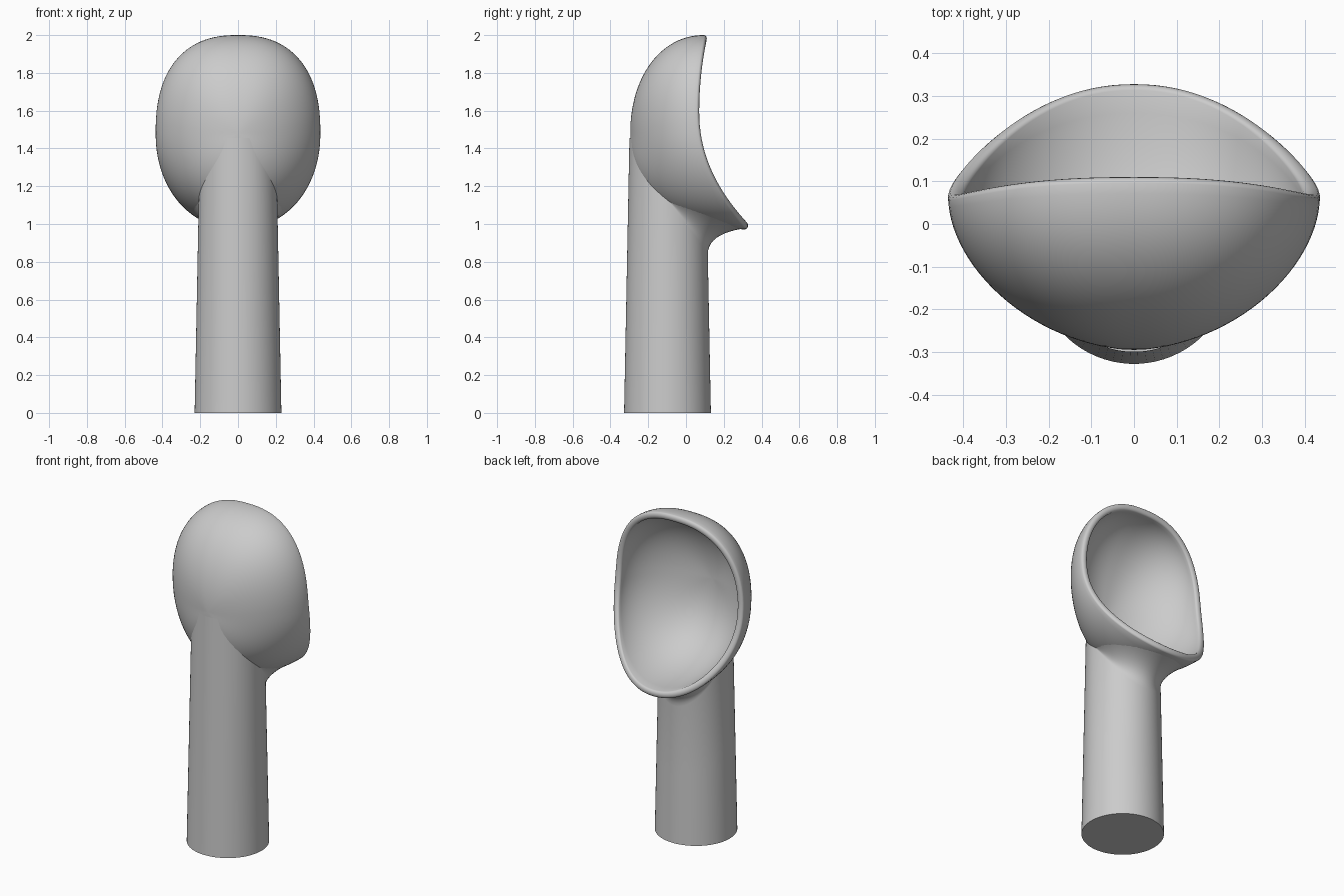
import bpy, bmesh, math
from mathutils import Vector
from mathutils.bvhtree import BVHTree

cube = bpy.data.objects.get("Cube")
if cube:
    bpy.data.objects.remove(cube, do_unlink=True)

grey = bpy.data.materials.new("plain_grey")
grey.use_nodes = True
COLOUR = (0.6, 0.6, 0.6, 1)
grey.diffuse_color = COLOUR
grey.node_tree.nodes["Principled BSDF"].inputs["Base Color"].default_value = COLOUR


def bridge(bm, a, b):
    """Join two closed rings of vertices with quads."""
    n = len(a)
    for i in range(n):
        j = (i + 1) % n
        bm.faces.new((a[i], a[j], b[j], b[i]))


def finish(bm, name):
    """Turn a bmesh into a smooth, coloured object."""
    bmesh.ops.recalc_face_normals(bm, faces=bm.faces)
    mesh = bpy.data.meshes.new(name)
    bm.to_mesh(mesh)
    bm.free()
    mesh.materials.append(grey)
    obj = bpy.data.objects.new(name, mesh)
    bpy.context.collection.objects.link(obj)
    bpy.ops.object.select_all(action='DESELECT')
    obj.select_set(True)
    bpy.context.view_layer.objects.active = obj
    bpy.ops.object.shade_smooth_by_angle(angle=math.radians(40))
    return obj


# Scoop proportions
MID_Z = 1.48
HALF_WIDTH = .436
UPPER, LOWER = .52, .508
BEAD = .014
WALL = .04
COLUMNS = 112


def rim_point(a):
    """Rim outline: a squarish oval, swept forward towards its lower lip."""
    s, c = math.sin(a), math.cos(a)
    e = 2 / (2.4 if c > 0 else 2.1)
    x = math.copysign(HALF_WIDTH * abs(s) ** e, s)
    z = MID_Z + math.copysign((UPPER if c > 0 else LOWER) * abs(c) ** e, c)
    d = z - 1.6
    y = .07 + (.25 * d ** 2 if d > 0 else .685 * abs(d) ** 2.1)
    return Vector((x, y - BEAD, z))


rim = [rim_point(2 * math.pi * i / COLUMNS) for i in range(COLUMNS)]
deep = Vector((0, -.295, MID_Z))
deep_in = deep + Vector((0, WALL, 0))
inner_rim = []
for p in rim:
    inward = Vector((deep.x - p.x, 0, deep.z - p.z)).normalized()
    inner_rim.append(p + inward * WALL)


def bowl_ring(bm, edge, centre, t):
    """One ring of a skin, from the deep centre (t=0) to the edge (t=1)."""
    ring = []
    for p in edge:
        u = (p.z - MID_Z) / UPPER
        power = 2 / (1.8 + (.3 if u > 0 else .8) * u * u)
        s = math.sin(t * math.pi / 2) ** power
        c = max(0, math.cos(t * math.pi / 2)) ** power
        ring.append(bm.verts.new((centre.x + (p.x - centre.x) * s,
                                  p.y - (p.y - centre.y) * c,
                                  centre.z + (p.z - centre.z) * s)))
    return ring


# Scoop: outer skin, rounded rim and inner skin
bm = bmesh.new()
RINGS = 28
BEAD_STEPS = 8
rings = [bowl_ring(bm, rim, deep, k / RINGS) for k in range(1, RINGS + 1)]
for k in range(1, BEAD_STEPS):
    a = math.pi * k / BEAD_STEPS
    bulge = Vector((0, math.sin(a) * BEAD, 0))
    rings.append([bm.verts.new(o.lerp(i, .5 - .5 * math.cos(a)) + bulge)
                  for o, i in zip(rim, inner_rim)])
rings += [bowl_ring(bm, inner_rim, deep_in, k / RINGS) for k in range(RINGS, 0, -1)]
for a, b in zip(rings, rings[1:]):
    bridge(bm, a, b)
for ring, centre in ((rings[0], deep), (rings[-1], deep_in)):
    pole = bm.verts.new(centre)
    for i in range(COLUMNS):
        bm.faces.new((pole, ring[i], ring[(i + 1) % COLUMNS]))
bm.normal_update()
tree = BVHTree.FromBMesh(bm)
finish(bm, "scoop")

# Stem: tapered round column trimmed to the scoop, flaring under the lip
SIDES = 72
AXIS_Y = -.098
TOP = 1.455
FLARE_STEPS = 10
UP = Vector((0, 0, 1))


def column_point(out, z):
    r = .23 - .0195 * z
    return Vector((out.x * r, AXIS_Y + out.y * r, z))


bm = bmesh.new()
columns = []
for i in range(SIDES):
    ang = 2 * math.pi * (i + .5) / SIDES
    out = Vector((math.sin(ang), math.cos(ang), 0))
    base = column_point(out, 0)
    hit = tree.ray_cast(base, (column_point(out, TOP) - base).normalized())[0]
    top_z = min(hit.z + .003, TOP) if hit else TOP
    w = max(0, out.y) ** 1.3
    start = column_point(out, top_z - .15 * w)
    corner = column_point(out, top_z - .042 * w)
    end = column_point(out, top_z)
    if w > .02:
        foot = start + out * .185 * w
        lip = tree.ray_cast(Vector((foot.x, foot.y, .5)), UP)[0]
        if lip:
            end = lip + UP * .003
    path = [base, base.lerp(start, .5), start]
    for k in range(1, FLARE_STEPS + 1):
        t = k / FLARE_STEPS
        path.append(start.lerp(corner, t).lerp(corner.lerp(end, t), t))
    columns.append([bm.verts.new(p) for p in path])
levels = list(zip(*columns))
for a, b in zip(levels, levels[1:]):
    bridge(bm, a, b)
bm.faces.new(levels[0])
bmesh.ops.remove_doubles(bm, verts=bm.verts, dist=1e-5)
finish(bm, "stem")
